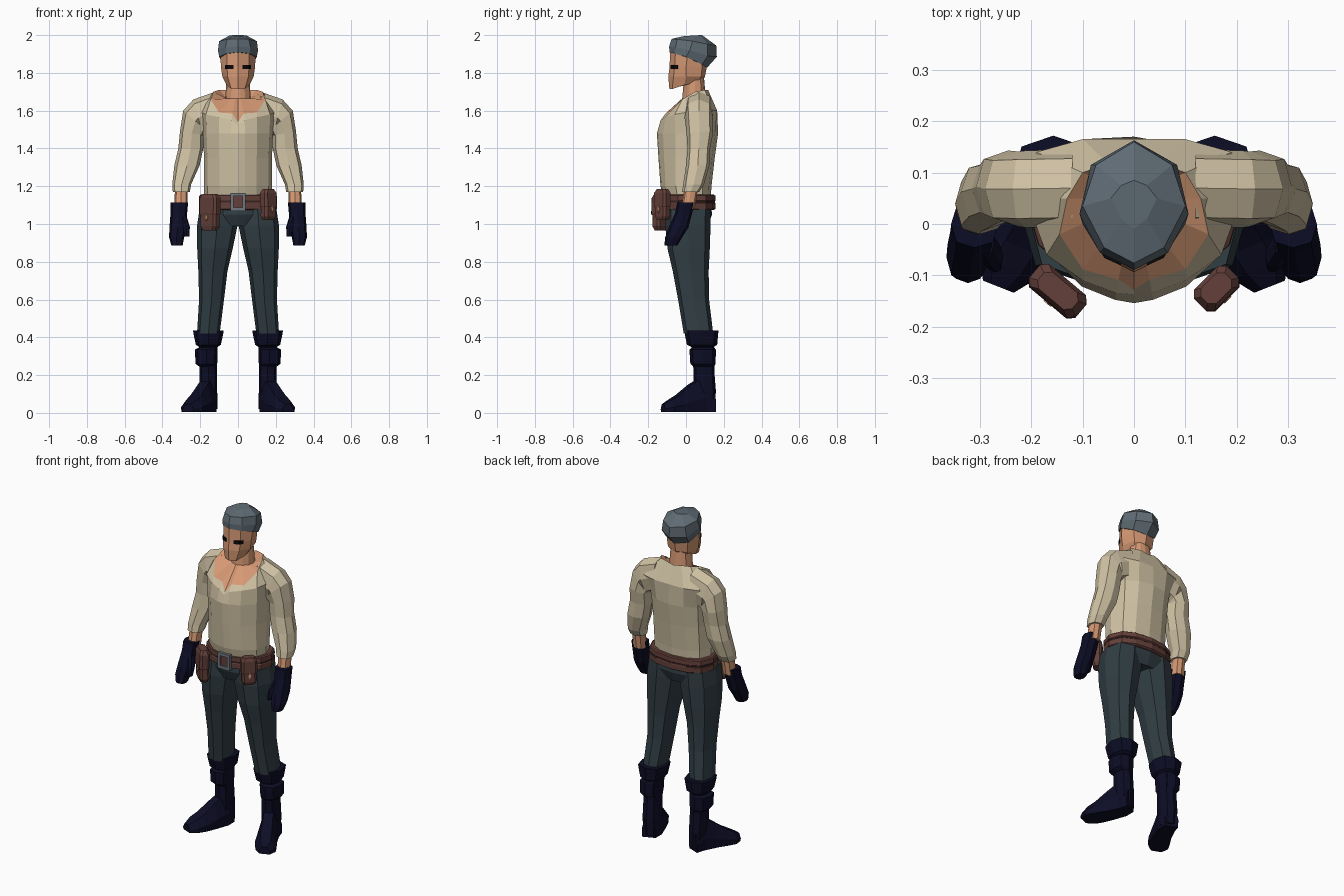
import bpy, bmesh, math
from mathutils import Vector


def material(name, r, g, b):
    m = bpy.data.materials.new(name)
    lin = [(c / 255 / 12.92) if c < 11 else ((c / 255 + 0.055) / 1.055) ** 2.4 for c in (r, g, b)]
    m.diffuse_color = (*lin, 1)
    return m


CREAM = material("cream cloth", 208, 194, 164)
SKIN = material("skin", 214, 153, 116)
PANTS = material("slate cloth", 49, 62, 68)
NAVY = material("navy leather", 13, 13, 38)
LEATHER = material("brown leather", 100, 64, 58)
SEAM = material("dark leather", 58, 36, 34)
HAT = material("grey cloth", 95, 107, 116)
STEEL = material("steel", 112, 120, 126)
BLACK = material("black", 8, 8, 10)


def loft(name, rings, mat, mirror=False, caps=True):
    """Skin a list of equal-length point rings."""
    bm = bmesh.new()
    rows = [[bm.verts.new(p) for p in r] for r in rings]
    n = len(rows[0])
    for a, b in zip(rows, rows[1:]):
        for i in range(n):
            j = (i + 1) % n
            bm.faces.new((a[i], a[j], b[j], b[i]))
    if caps:
        bm.faces.new(rows[0][::-1])
        bm.faces.new(rows[-1])
    bmesh.ops.recalc_face_normals(bm, faces=bm.faces)
    me = bpy.data.meshes.new(name)
    bm.to_mesh(me)
    bm.free()
    me.materials.append(mat)
    ob = bpy.data.objects.new(name, me)
    bpy.context.collection.objects.link(ob)
    if mirror:
        ob.modifiers.new("mirror", 'MIRROR').use_mirror_merge = False
    return ob


def ring(x, y, z, rx, ry, tilt=0, n=8):
    """Eight-sided section, tilted about the y axis."""
    t = math.radians(tilt)
    pts = []
    for i in range(n):
        a = 2 * math.pi * i / n
        k = 1.08 if i % 2 else 1
        u, v = rx * k * math.cos(a), ry * k * math.sin(a)
        pts.append((x + u * math.cos(t), y + v, z + u * math.sin(t)))
    return pts


def sym(half):
    """Close a half section, front centre to back centre, across x = 0."""
    return half + [(-x, y, z) for x, y, z in half[-2:0:-1]]


def body(z, w, front, back):
    """Torso-shaped section."""
    fx = (0, .2, .55, .9, 1, .85, .5, 0)
    fy = (0, .02, .1, .3, .55, .82, .95, 1)
    return sym([(w * a, front + (back - front) * b, z) for a, b in zip(fx, fy)])


# Shirt body with a notched neckline
yoke = sym([(0, -.137, 1.525), (.035, -.134, 1.55), (.1, -.11, 1.565), (.17, -.06, 1.58),
            (.21, .05, 1.6), (.19, .14, 1.6), (.1, .165, 1.6), (0, .165, 1.6)])
neckline = sym([(0, -.128, 1.54), (.03, -.108, 1.585), (.1, -.088, 1.59), (.145, -.02, 1.66),
                (.13, .05, 1.70), (.1, .1, 1.71), (.05, .117, 1.71), (0, .12, 1.70)])
loft("shirt", [body(1.12, .178, -.115, .13), body(1.2, .18, -.135, .135),
               body(1.35, .18, -.146, .152), body(1.48, .185, -.154, .17),
               yoke, neckline], CREAM, caps=False)

# Bare chest and neck
loft("chest_and_neck", [neckline, body(1.665, .067, -.02, .105), body(1.78, .06, -.01, .095)],
     SKIN, caps=False)

# Sleeves, forearms, gloves
loft("sleeve", [ring(.12, .07, 1.60, .10, .075, 90), ring(.21, .068, 1.563, .10, .075, 75),
                ring(.225, .068, 1.545, .085, .073, 40), ring(.245, .073, 1.48, .063, .07, 10),
                ring(.25, .068, 1.40, .066, .06), ring(.27, .062, 1.31, .067, .062),
                ring(.298, .04, 1.21, .05, .055), ring(.3, .025, 1.17, .045, .045)], CREAM, True)
loft("forearm", [ring(.3, .028, 1.19, .034, .036), ring(.303, .01, 1.08, .034, .036)], SKIN, True)
loft("glove", [ring(.31, .0, 1.115, .046, .046), ring(.313, -.012, 1.06, .044, .045),
               ring(.319, -.04, .98, .044, .052), ring(.325, -.065, .93, .04, .045),
               ring(.323, -.08, .887, .03, .035)], NAVY, True)
loft("thumb", [ring(.292, -.035, 1.04, .02, .025), ring(.275, -.062, .985, .02, .024),
               ring(.27, -.078, .935, .013, .016)], NAVY, True)

# Trousers
loft("hips", [body(1.13, .185, -.11, .13), body(1.05, .2, -.115, .138),
              body(.99, .17, -.09, .115)], PANTS)
loft("trouser_leg", [ring(.103, .012, 1.08, .1, .118), ring(.11, .01, .99, .107, .12),
                     ring(.122, .014, .87, .094, .112), ring(.133, .025, .75, .077, .095),
                     ring(.14, .04, .6, .066, .082), ring(.157, .066, .42, .06, .078)],
     PANTS, True)

# Boots: folded cuff, strap, shaft, outward-turned foot
loft("boot_cuff", [ring(.157, .082, .435, .081, .09), ring(.157, .082, .415, .078, .088),
                   ring(.157, .085, .36, .066, .08), ring(.157, .088, .35, .05, .06)], NAVY, True)
loft("boot_strap", [ring(.158, .09, .345, .05, .06), ring(.168, .088, .335, .06, .07),
                    ring(.168, .09, .26, .057, .067), ring(.16, .094, .245, .045, .055)], NAVY, True)
loft("boot_shaft", [ring(.157, .088, .37, .05, .06), ring(.157, .095, .22, .046, .055),
                    ring(.157, .1, .12, .047, .058), ring(.155, .1, .02, .046, .055)], NAVY, True)


def foot_section(x, y, w, h):
    prof = ((-.95, 0), (.95, 0), (1, .4), (.5, 1), (-.5, 1), (-1, .4))
    return [(x + .93 * w * a, y + .37 * w * a, h * b + .004) for a, b in prof]


loft("boot_foot", [foot_section(.15, .145, .04, .12), foot_section(.158, .09, .05, .19),
                   foot_section(.188, .02, .055, .145), foot_section(.222, -.045, .062, .09),
                   foot_section(.246, -.085, .06, .065), foot_section(.264, -.122, .032, .042)],
     NAVY, True)

# Belt with a dark seam, and a steel buckle
loft("belt", [body(1.075, .2, -.115, .148), body(1.08, .207, -.126, .156),
              body(1.11, .207, -.126, .156), body(1.117, .202, -.121, .151),
              body(1.124, .207, -.126, .156), body(1.15, .205, -.126, .155),
              body(1.155, .198, -.118, .148)], LEATHER)
loft("belt_seam", [body(1.113, .2055, -.1245, .1545), body(1.121, .2055, -.1245, .1545)], SEAM)


def rect(w, h, y):
    return [(a * w, y, 1.117 + b * h) for a, b in ((-1, -1), (1, -1), (1, 1), (-1, 1))]


loft("buckle_frame", [rect(.024, .03, -.115), rect(.04, .048, -.115), rect(.04, .048, -.14),
                      rect(.024, .03, -.14), rect(.024, .03, -.115)], STEEL, caps=False)
loft("buckle_inset", [rect(.025, .031, -.12), rect(.025, .031, -.131)], LEATHER)


# Belt pouches: tapered bag, wider flap, small clasp
def pouch(side, x, y, half, z0, z1, angle):
    a = math.radians(angle)
    along = Vector((math.cos(a), math.sin(a), 0))
    out = Vector((math.sin(a), -math.cos(a), 0))

    def sec(z, s, shift=0):
        w, d, c = half * s, .028 * s, .012
        prof = ((-w + c, -d), (w - c, -d), (w, -d + c), (w, d - c),
                (w - c, d), (-w + c, d), (-w, d - c), (-w, -d + c))
        return [Vector((x, y, z)) + along * p - out * (q - shift) for p, q in prof]

    h = z1 - z0
    loft(side + "_pouch", [sec(z0, .72), sec(z0 + .12 * h, .95), sec(z0 + .6 * h, .92)], LEATHER)
    loft(side + "_pouch_flap", [sec(z0 + .42 * h, .97, .002), sec(z0 + .46 * h, 1.03, .002),
                                sec(z1 - .12 * h, 1.02), sec(z1, .75)], LEATHER)
    c = Vector((x, y, z0 + .36 * h)) + out * .027
    plate = [c + along * p + Vector((0, 0, q)) for p, q in ((0, -.02), (.009, 0), (0, .02), (-.009, 0))]
    loft(side + "_pouch_clasp", [plate, [p + out * .006 for p in plate]], SKIN)


pouch("large", -.148, -.13, .058, .965, 1.16, -40)
pouch("small", .16, -.125, .044, 1.02, 1.185, 45)

# Head with a wedge-shaped face
loft("head", [
    sym([(0, -.088, 1.715), (.036, -.073, 1.715), (.06, -.01, 1.735), (.048, .06, 1.75), (0, .088, 1.755)]),
    sym([(0, -.094, 1.78), (.055, -.066, 1.78), (.083, 0, 1.78), (.065, .08, 1.78), (0, .1, 1.78)]),
    sym([(0, -.087, 1.83), (.058, -.06, 1.83), (.09, 0, 1.83), (.07, .085, 1.83), (0, .11, 1.83)]),
    sym([(0, -.084, 1.92), (.058, -.055, 1.92), (.095, .01, 1.91), (.07, .09, 1.9), (0, .11, 1.9)])], SKIN)
strip = ((.025, -.081), (.058, -.066), (.069, -.046), (.066, -.04), (.055, -.06), (.025, -.073))
loft("eye", [[(x, y, z) for x, y in strip] for z in (1.82, 1.841)], BLACK, True)

# Cap, swept back
loft("cap", [
    sym([(0, -.088, 1.91), (.062, -.058, 1.902), (.1, 0, 1.885), (.078, .085, 1.845), (0, .112, 1.828)]),
    sym([(0, -.089, 1.94), (.066, -.056, 1.935), (.106, .02, 1.92), (.084, .115, 1.89), (0, .163, 1.885)]),
    sym([(0, -.076, 1.98), (.058, -.046, 1.978), (.1, .035, 1.968), (.074, .115, 1.952), (0, .16, 1.945)]),
    sym([(0, -.01, 1.995), (.025, .01, 1.996), (.045, .05, 1.998), (.025, .075, 2.0), (0, .085, 2.0)])], HAT)
